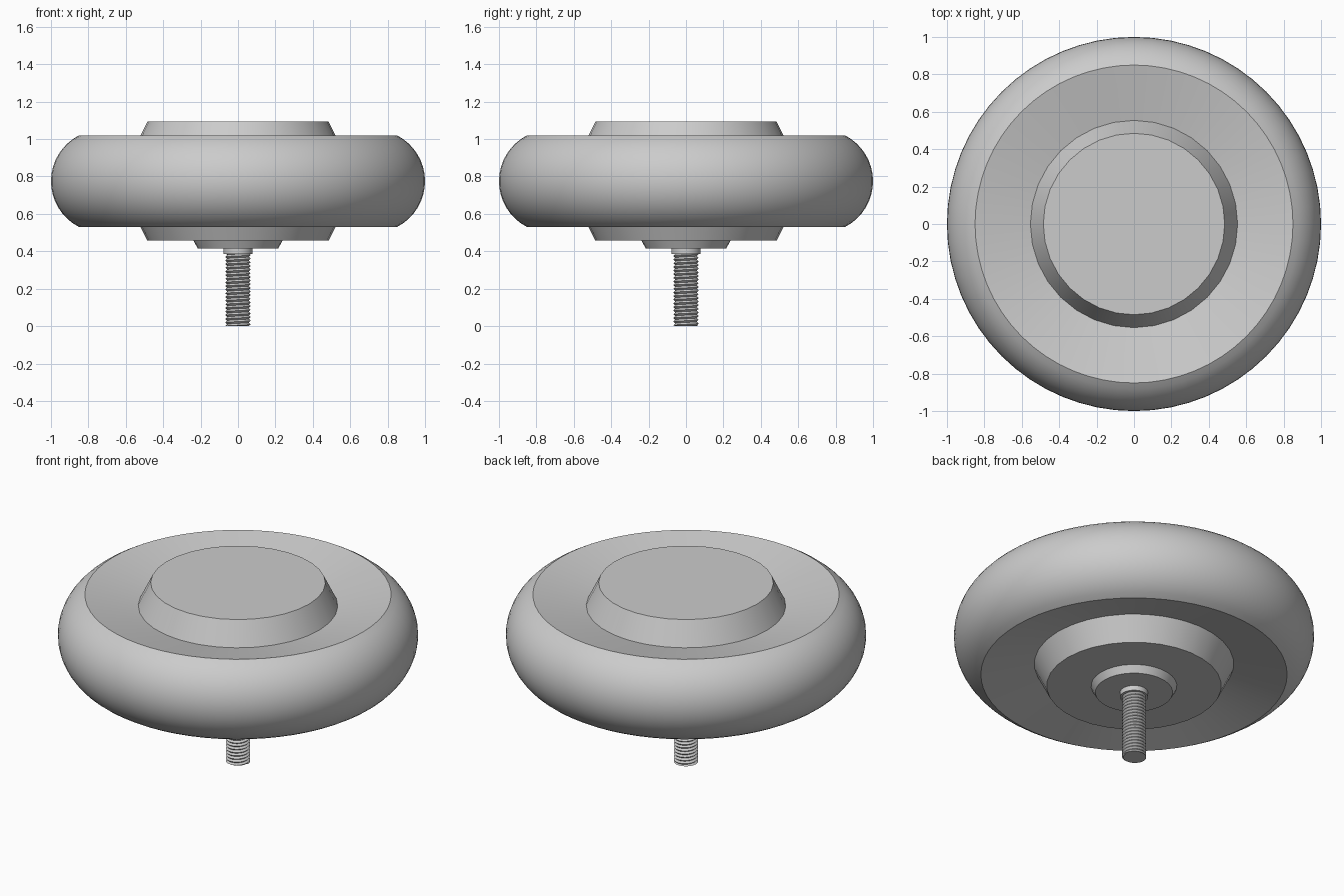
import bpy, bmesh, math

if "Cube" in bpy.data.objects:
    bpy.data.objects.remove(bpy.data.objects["Cube"])

MID = 0.775  # height of the wheel's middle plane


def material(name, value):
    m = bpy.data.materials.new(name)
    m.diffuse_color = (value, value, value, 1)
    m.use_nodes = True
    m.node_tree.nodes["Principled BSDF"].inputs["Base Color"].default_value = m.diffuse_color
    return m


grey = material("plain grey", 0.6)


def finish(name, bm):
    bmesh.ops.remove_doubles(bm, verts=bm.verts, dist=1e-5)
    bmesh.ops.dissolve_degenerate(bm, edges=bm.edges, dist=1e-5)
    bmesh.ops.recalc_face_normals(bm, faces=bm.faces)
    me = bpy.data.meshes.new(name)
    bm.to_mesh(me)
    bm.free()
    me.materials.append(grey)
    ob = bpy.data.objects.new(name, me)
    bpy.context.collection.objects.link(ob)
    bpy.ops.object.select_all(action='DESELECT')
    ob.select_set(True)
    bpy.context.view_layer.objects.active = ob
    bpy.ops.object.shade_smooth_by_angle(angle=math.radians(28))
    return ob


def lathe(name, profile, sides, closed=False):
    """Spin an (r, z) profile around z; open ends are capped."""
    bm = bmesh.new()
    rings = [[bm.verts.new((r * math.cos(t), r * math.sin(t), z))
              for t in (2 * math.pi * i / sides for i in range(sides))]
             for r, z in profile]
    pairs = list(zip(rings, rings[1:]))
    if closed:
        pairs.append((rings[-1], rings[0]))
    for a, b in pairs:
        for i in range(sides):
            j = (i + 1) % sides
            bm.faces.new((a[i], a[j], b[j], b[i]))
    if not closed:
        bm.faces.new(rings[0])
        bm.faces.new(rings[-1])
    return finish(name, bm)


# Tyre: rounded tread with shallow dished side walls
centre, radius = 0.725, 0.275
span = math.asin(0.245 / radius)
tread = [(centre + radius * math.cos(a), MID + radius * math.sin(a))
         for a in (span * (k / 8 - 1) for k in range(17))]
lathe("tyre", [(0.50, MID - 0.165)] + tread + [(0.50, MID + 0.165)], 64, closed=True)

# Hub: a tapered disc on each side of the tyre
for name, s in (("upper_hub", 1), ("lower_hub", -1)):
    lathe(name, [(0.56, MID + s * 0.165), (0.485, MID + s * 0.318)], 32)

# Boss and collar under the hub
lathe("boss", [(0.24, 0.46), (0.215, 0.415)], 32)
lathe("collar", [(0.078, 0.42), (0.078, 0.385)], 24)

# Threaded stem: alternating crest and root rows along a helix
STEM, PITCH, SIDES = 0.39, 0.0195, 24
bm = bmesh.new()
rows = []
for k in range(-2, int(2 * STEM / PITCH) + 2):
    r = 0.068 if k % 2 else 0.058
    row = []
    for i in range(SIDES + 1):
        t = 2 * math.pi * i / SIDES
        z = min(max(PITCH * (k / 2 + i / SIDES), 0), STEM)
        row.append(bm.verts.new((r * math.cos(t), r * math.sin(t), z)))
    rows.append(row)
for a, b in zip(rows, rows[1:]):
    for i in range(SIDES):
        bm.faces.new((a[i], a[i + 1], b[i + 1], b[i]))
finish("stem_thread", bm)

# Solid core closing the stem's end
lathe("stem_core", [(0.0595, 0.0), (0.0575, 0.003), (0.0575, 0.40)], SIDES)
